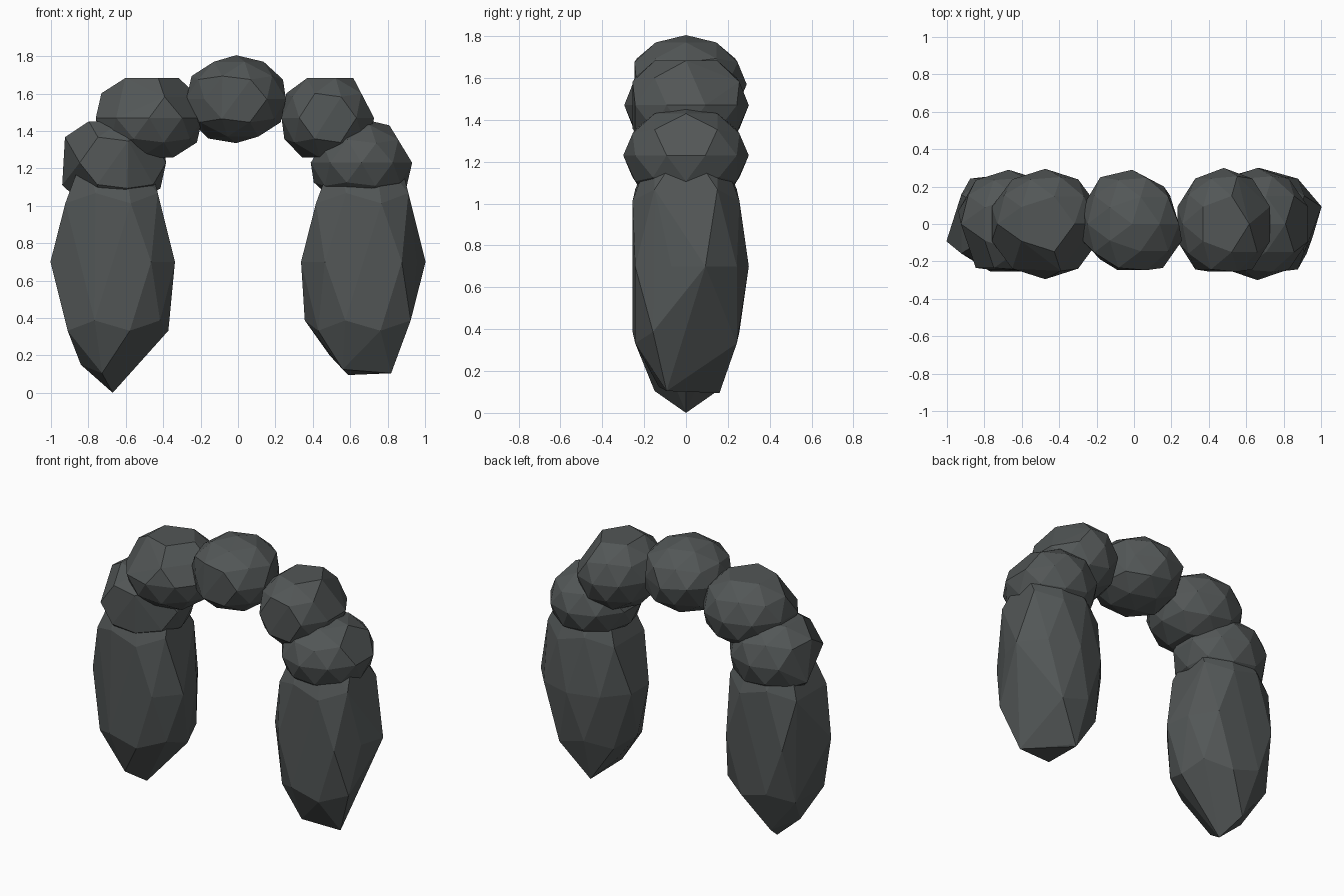
import bpy, bmesh, math
from mathutils import Vector

if "Cube" in bpy.data.objects:
    bpy.data.objects.remove(bpy.data.objects["Cube"])

stone = bpy.data.materials.new("dark grey stone")
stone.diffuse_color = (0.085, 0.094, 0.094, 1)
stone.use_nodes = True
stone.node_tree.nodes["Principled BSDF"].inputs["Base Color"].default_value = stone.diffuse_color

TOP, BOTTOM = (0, 1), (0, -1)


def rock(name, centre, radii, chipped, corners=()):
    """Faceted boulder: a coarse ball with some corners chipped off.
    Each chip is (azimuth in degrees, unit height) of the corner removed;
    corners are extra points, in world space, left by a chip."""
    bm = bmesh.new()
    bmesh.ops.create_icosphere(bm, subdivisions=2, radius=1)
    gone = set()
    for az, z in chipped:
        r = math.sqrt(max(0, 1 - z * z))
        a = math.radians(az)
        d = Vector((r * math.cos(a), r * math.sin(a), z))
        gone.add(min(bm.verts, key=lambda v: (v.co - d).length))
    points = [Vector(v.co[i] * radii[i] + centre[i] for i in range(3))
              for v in bm.verts if v not in gone]
    bm.free()

    # wrap the remaining corners in flat facets
    bm = bmesh.new()
    for p in points + [Vector(c) for c in corners]:
        bm.verts.new(p)
    bmesh.ops.convex_hull(bm, input=bm.verts[:])
    bmesh.ops.delete(bm, geom=[v for v in bm.verts if not v.link_faces],
                     context='VERTS')
    bmesh.ops.dissolve_limit(bm, angle_limit=math.radians(1),
                             verts=bm.verts[:], edges=bm.edges[:])
    bmesh.ops.recalc_face_normals(bm, faces=bm.faces[:])
    me = bpy.data.meshes.new(name)
    bm.to_mesh(me)
    bm.free()
    me.materials.append(stone)
    ob = bpy.data.objects.new(name, me)
    bpy.context.collection.objects.link(ob)
    return ob


# tall standing stones
rock("left_pillar", (-0.67, 0, 0.70), (0.35, 0.30, 0.70),
     [(-90, 0), (90, 0), (162, 0), (-126, 0), (18, 0), (0, .447),
      (180, .526), (180, -.447), (180, -.85), (36, -.85), (-36, -.85)],
     [(-0.84, 0, 0.15), (-0.88, -0.18, 0.70), (-0.36, 0.08, 0.70)])
rock("right_pillar", (0.67, 0, 0.70), (0.35, 0.30, 0.70),
     [BOTTOM, (180, -.85), (-108, -.85), (36, -.85), (36, -.447),
      (-90, 0), (-18, 0), (0, .447), (180, .526), (0, -.526)],
     [(0.49, 0.04, 0.20), (0.56, -0.13, 0.125), (0.955, -0.07, 0.70),
      (0.59, 0.16, 0.095)])

# shoulder stones
rock("left_shoulder_stone", (-0.67, 0, 1.23), (0.30, 0.29, 0.26),
     [TOP, (162, 0), (-162, 0), (-90, 0), (-54, 0), (-144, -.526),
      (-144, .447), (180, -.447)],
     [(-0.94, 0.07, 1.11)])
rock("right_shoulder_stone", (0.66, 0, 1.23), (0.285, 0.30, 0.235),
     [(0, .447), (180, .526)])

# upper arch stones
rock("left_arch_stone", (-0.475, 0, 1.47), (0.30, 0.295, 0.25),
     [TOP, BOTTOM, (-108, .526), (-36, .526), (-144, .447)])
rock("right_arch_stone", (0.48, 0, 1.47), (0.26, 0.30, 0.25),
     [TOP, BOTTOM, (-90, 0), (0, .447), (36, .526)])

# capstone
rock("keystone", (-0.01, 0, 1.57), (0.28, 0.29, 0.235),
     [(-90, 0), (-126, 0), (54, 0), (18, 0)],
     [(-0.085, -0.23, 1.57), (-0.18, -0.19, 1.57), (-0.18, 0.25, 1.59),
      (0.16, 0.20, 1.57), (-0.16, 0, 1.36)])
